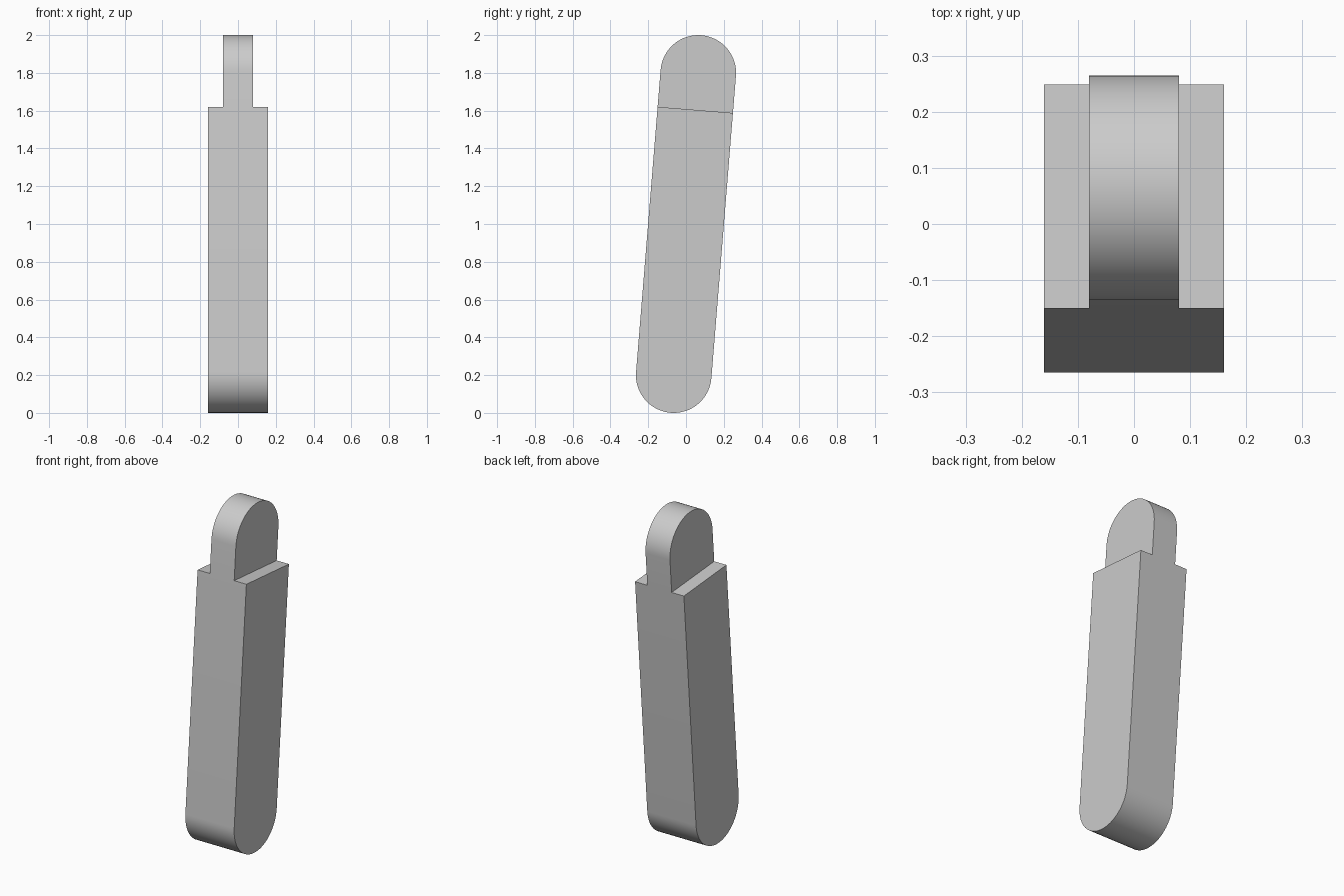
import bpy, bmesh, math
from mathutils import Matrix

if "Cube" in bpy.data.objects:
    bpy.data.objects.remove(bpy.data.objects["Cube"], do_unlink=True)

RADIUS = 0.2          # rounded ends
REACH = 0.8026        # centre of the link to each end centre
SHOULDER = 0.606      # shoulder height along the link axis
BODY_HALF, TONGUE_HALF = 0.16, 0.08
SEGMENTS = 32
TILT = Matrix.Translation((0, 0, 1)) @ Matrix.Rotation(-math.atan2(0.065, 0.8), 4, 'X')

grey = bpy.data.materials.new("plain_grey")
grey.use_nodes = True
colour = (0.6, 0.6, 0.6, 1)
grey.diffuse_color = colour
grey.node_tree.nodes["Principled BSDF"].inputs["Base Color"].default_value = colour


def add_object(name, bm):
    bmesh.ops.recalc_face_normals(bm, faces=bm.faces)
    mesh = bpy.data.meshes.new(name)
    bm.to_mesh(mesh)
    bm.free()
    mesh.materials.append(grey)
    obj = bpy.data.objects.new(name, mesh)
    bpy.context.collection.objects.link(obj)
    return obj


# Link arm: a round-ended profile extruded across the width
bm = bmesh.new()
ring = []
for end in (1, -1):
    for i in range(SEGMENTS + 1):
        a = math.pi * i / SEGMENTS
        ring.append(bm.verts.new((-BODY_HALF, end * RADIUS * math.cos(a),
                                  end * (REACH + RADIUS * math.sin(a)))))
side = bm.faces.new(ring)
grown = bmesh.ops.extrude_face_region(bm, geom=[side])["geom"]
bmesh.ops.translate(bm, vec=(2 * BODY_HALF, 0, 0),
                    verts=[v for v in grown if isinstance(v, bmesh.types.BMVert)])
arm = add_object("link_arm", bm)

# Shoulder cuts: a block on each side leaves the narrow tongue
bm = bmesh.new()
for s in (-1, 1):
    place = (Matrix.Translation((s * (TONGUE_HALF + 0.1), 0, SHOULDER + 0.3))
             @ Matrix.Diagonal((0.2, 0.6, 0.6, 1)))
    bmesh.ops.create_cube(bm, size=1, matrix=place)
cutter = add_object("shoulder_cutter", bm)
cutter.hide_render = True

cut = arm.modifiers.new("shoulder_cut", 'BOOLEAN')
cut.operation = 'DIFFERENCE'
cut.solver = 'EXACT'
cut.object = cutter

bpy.ops.object.select_all(action='DESELECT')
arm.select_set(True)
bpy.context.view_layer.objects.active = arm
bpy.ops.object.modifier_apply(modifier=cut.name)
bpy.data.objects.remove(cutter, do_unlink=True)

# Lean the finished arm back and smooth its round ends
arm.data.transform(TILT)
bpy.ops.object.shade_smooth_by_angle(angle=math.radians(30))
